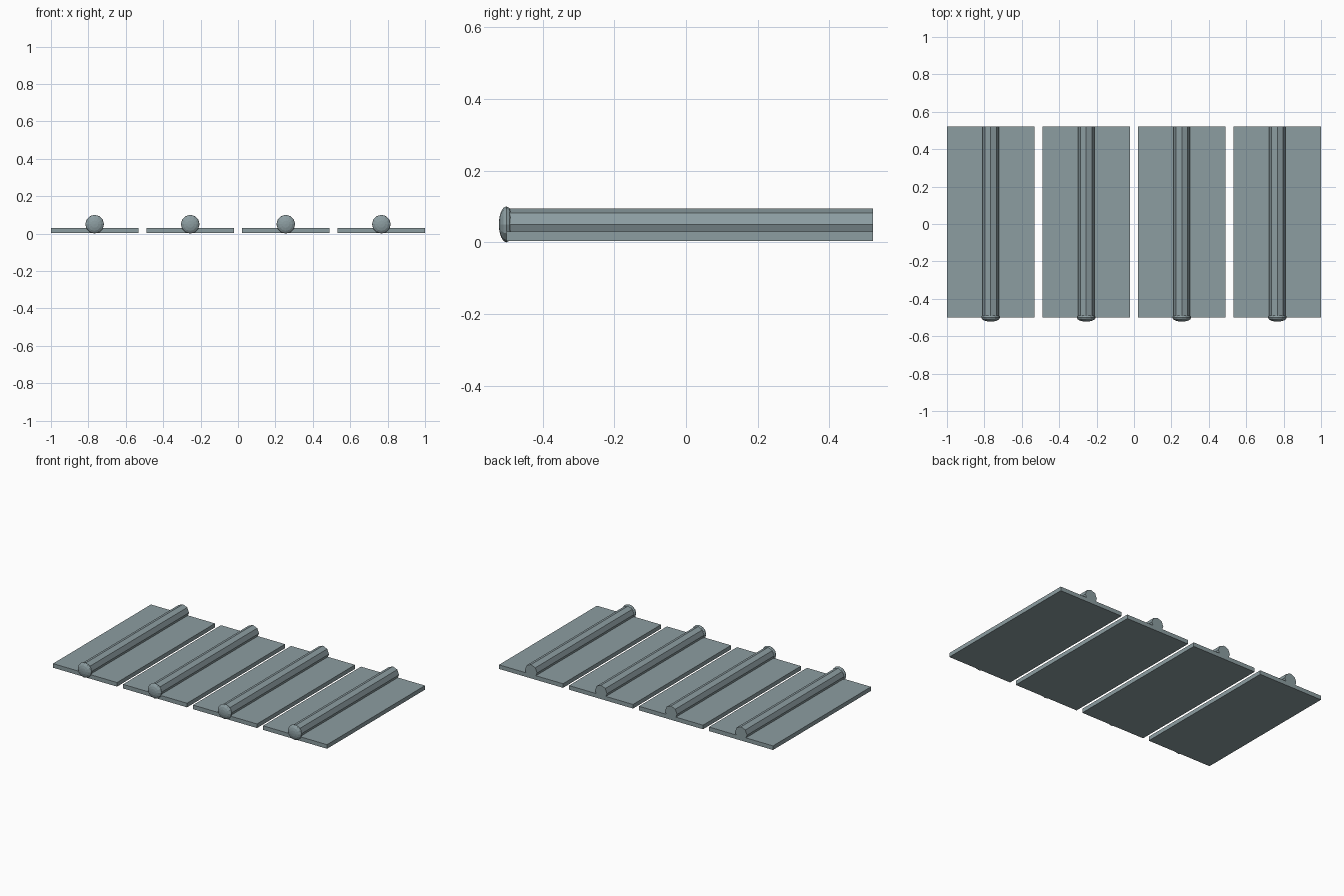
import bpy
from math import pi

if "Cube" in bpy.data.objects:
    bpy.data.objects.remove(bpy.data.objects["Cube"])

PITCH = 0.511
FRONT, BACK = -0.5, 0.521
MID, LENGTH = (FRONT + BACK) / 2, BACK - FRONT
AXIS_Z = 0.05

slate = bpy.data.materials.new("slate_grey")
slate.diffuse_color = (0.263, 0.337, 0.356, 1)
slate.use_nodes = True
slate.node_tree.nodes["Principled BSDF"].inputs["Base Color"].default_value = slate.diffuse_color


def name_part(name, scale=(1, 1, 1)):
    ob = bpy.context.object
    ob.name = name
    bpy.ops.object.transform_apply(location=False, rotation=True, scale=False)
    ob.scale = scale
    bpy.ops.object.transform_apply(location=False, rotation=False, scale=True)
    ob.data.materials.append(slate)


for i in range(4):
    x = (i - 1.5) * PITCH
    # flat panel
    bpy.ops.mesh.primitive_cube_add(size=1, location=(x, MID, 0.0165))
    name_part(f"panel_{i + 1}", (0.467, LENGTH, 0.027))
    # eight-sided rod lying along the panel, corner up
    bpy.ops.mesh.primitive_cylinder_add(vertices=8, radius=0.044, depth=LENGTH,
                                        location=(x, MID, AXIS_Z), rotation=(pi / 2, 0, 0))
    name_part(f"rod_{i + 1}")
    # flattened faceted knob on the front end of the rod
    bpy.ops.mesh.primitive_uv_sphere_add(segments=12, ring_count=8, radius=0.05,
                                         location=(x, -0.501, AXIS_Z), rotation=(pi / 2, 0, 0))
    name_part(f"end_knob_{i + 1}", (1, 0.42, 1))
